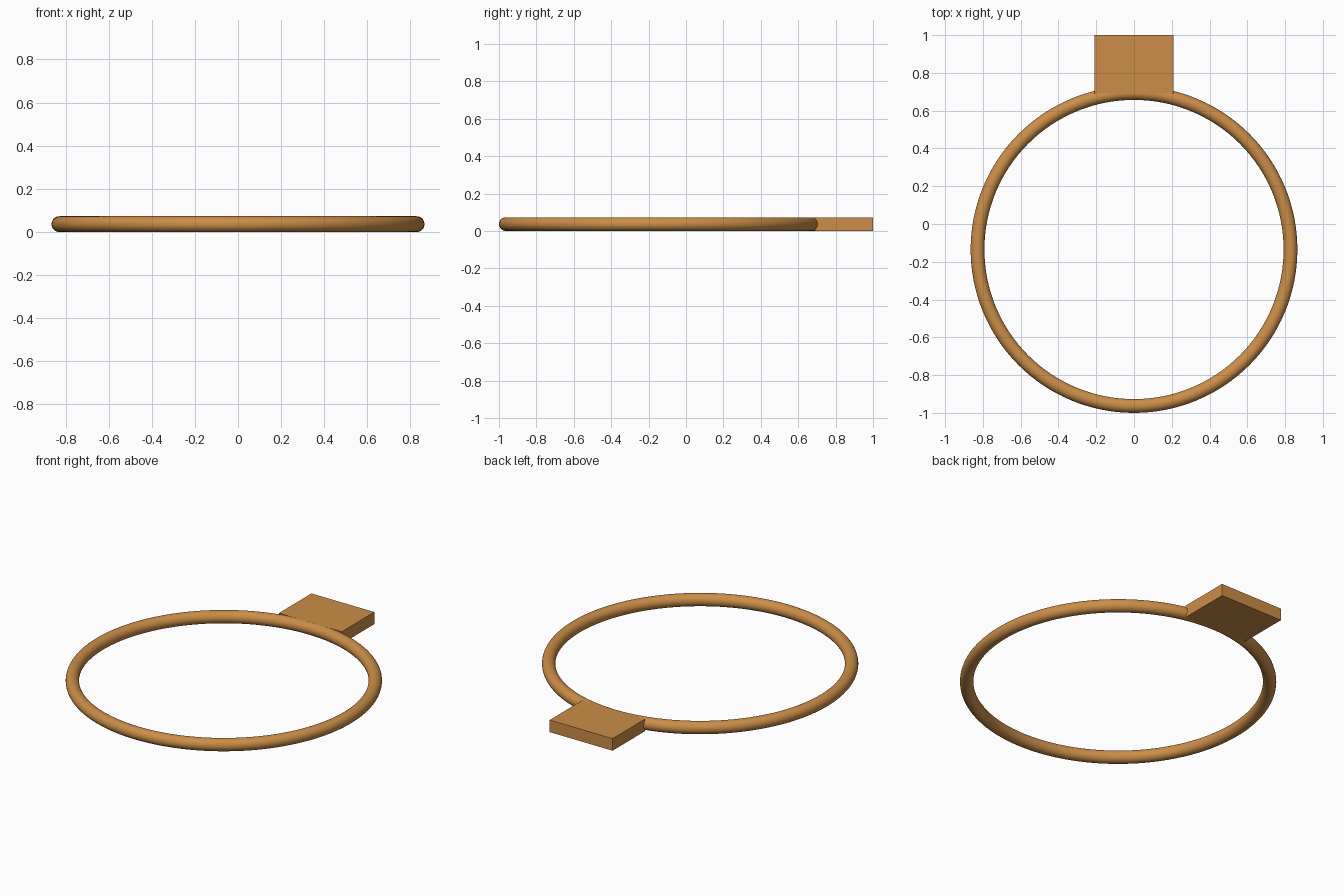
import bpy

if "Cube" in bpy.data.objects:
    bpy.data.objects.remove(bpy.data.objects["Cube"])

R, r = 0.8285, 0.0365      # ring centreline and tube radius
CY = -1 + R + r            # ring centre in y

copper = bpy.data.materials.new("copper_orange")
copper.diffuse_color = (0.60, 0.27, 0.065, 1)
copper.use_nodes = True
copper.node_tree.nodes["Principled BSDF"].inputs["Base Color"].default_value = copper.diffuse_color

# Round hoop
bpy.ops.mesh.primitive_torus_add(major_radius=R, minor_radius=r, major_segments=128,
                                 minor_segments=32, location=(0, CY, r))
ring = bpy.context.object
ring.name = "ring"
ring.data.materials.append(copper)
bpy.ops.object.shade_smooth()

# Flat mounting tab at the back, meeting the hoop's centreline
y0, y1 = 0.69, 1.0
bpy.ops.mesh.primitive_cube_add(size=1, location=(0, (y0 + y1) / 2, r))
tab = bpy.context.object
tab.name = "mounting_tab"
tab.scale = (0.42, y1 - y0, 2 * r)
bpy.ops.object.transform_apply(location=False, rotation=False, scale=True)
tab.data.materials.append(copper)
